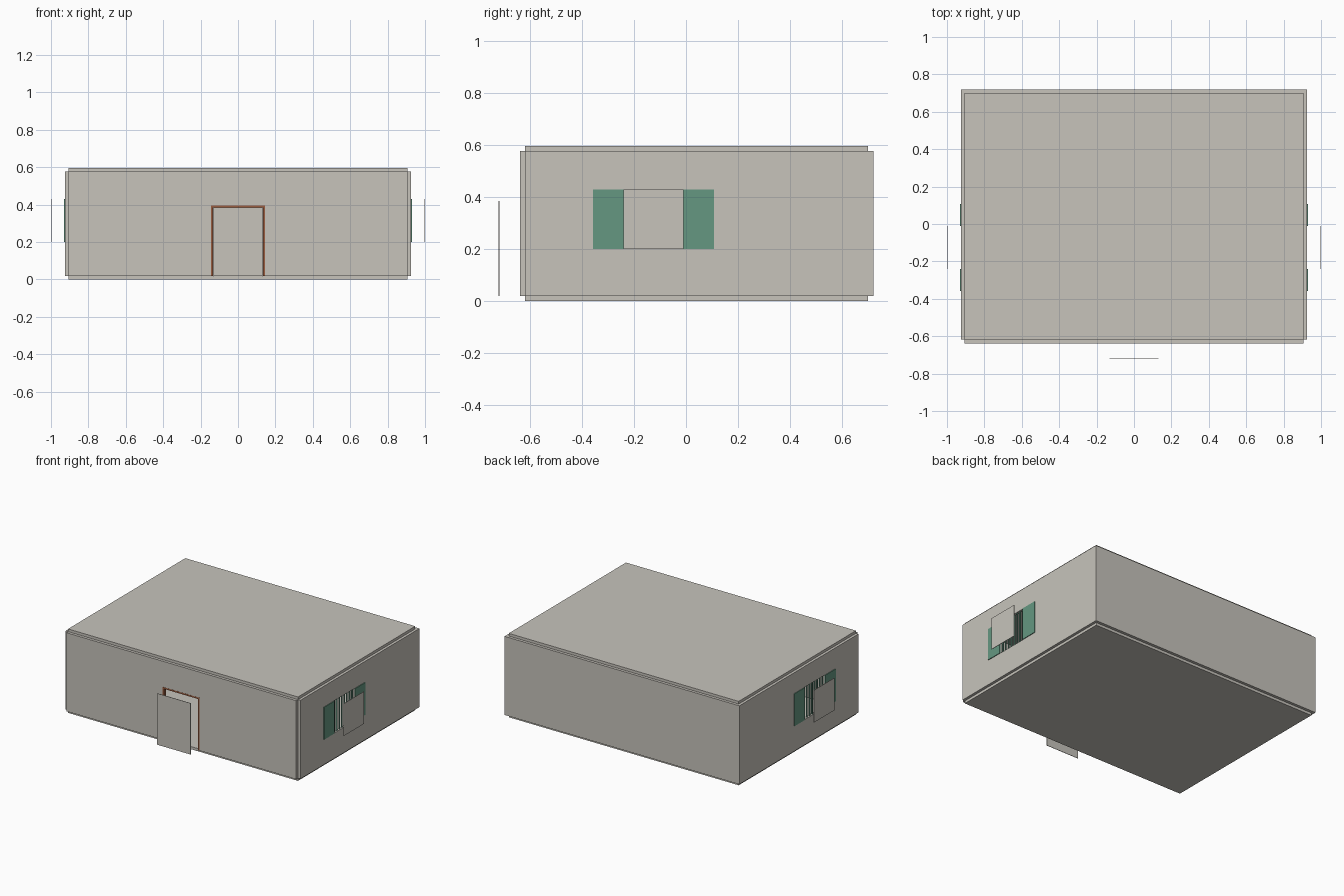
import bpy

cube = bpy.data.objects.get("Cube")
if cube:
    bpy.data.objects.remove(cube, do_unlink=True)


def material(name, rgb):
    m = bpy.data.materials.new(name)
    m.use_nodes = True
    m.diffuse_color = (*rgb, 1)
    m.node_tree.nodes["Principled BSDF"].inputs["Base Color"].default_value = (*rgb, 1)
    return m


PLASTER = material("warm_grey_plaster", (0.57, 0.55, 0.50))
GREEN = material("shutter_green", (0.13, 0.31, 0.22))
BROWN = material("frame_brown", (0.33, 0.11, 0.05))


def box(name, x, y, z, mat):
    """Box given by its (low, high) range on each axis."""
    spans = (x, y, z)
    bpy.ops.mesh.primitive_cube_add(size=1, location=[(a + b) / 2 for a, b in spans])
    ob = bpy.context.object
    ob.name = name
    ob.scale = [b - a for a, b in spans]
    bpy.ops.object.transform_apply(location=False, rotation=False, scale=True)
    ob.data.materials.append(mat)
    return ob


def cut(wall, x, y, z):
    """Cut a box-shaped opening through a wall."""
    cutter = box(wall.name + "_cutter", x, y, z, PLASTER)
    cutter.hide_render = True
    mod = wall.modifiers.new("opening", "BOOLEAN")
    mod.operation = "DIFFERENCE"
    mod.solver = "EXACT"
    mod.object = cutter
    bpy.context.view_layer.objects.active = wall
    bpy.ops.object.modifier_apply(modifier=mod.name)
    bpy.data.objects.remove(cutter, do_unlink=True)


IN_X, OUT_X = 0.905, 0.924
FRONT, FRONT_IN, BACK_IN, BACK = -0.638, -0.618, 0.70, 0.72
LOW, HIGH = 0.019, 0.578

# Floor and ceiling slabs, inset from the walls
box("floor", (-IN_X, IN_X), (FRONT_IN, BACK_IN), (0, LOW), PLASTER)
box("roof", (-IN_X, IN_X), (FRONT_IN, BACK_IN), (HIGH, 0.597), PLASTER)

# Back wall, and front wall with its doorway
box("back_wall", (-OUT_X, OUT_X), (BACK_IN, BACK), (LOW, HIGH), PLASTER)
front = box("front_wall", (-IN_X, IN_X), (FRONT, FRONT_IN), (LOW, HIGH), PLASTER)
DOOR_X, DOOR_TOP, TRIM = 0.145, 0.395, 0.011
cut(front, (-DOOR_X, DOOR_X), (FRONT - 0.1, FRONT_IN + 0.1), (LOW - 0.1, DOOR_TOP))

# Door frame and the separate door panel standing in front
frame_y = (FRONT - 0.001, FRONT_IN)
for side, s in (("left", 1), ("right", -1)):
    x = sorted((s * DOOR_X, s * (DOOR_X - TRIM)))
    box(side + "_door_post", x, frame_y, (LOW, DOOR_TOP), BROWN)
box("door_lintel", (TRIM - DOOR_X, DOOR_X - TRIM), frame_y,
    (DOOR_TOP - TRIM, DOOR_TOP), BROWN)
box("door_panel", (-0.132, 0.132), (-0.72, -0.717), (LOW, 0.384), PLASTER)

# Side walls, each with a barred window, shutters and a separate pane
WIN_Y, WIN_Z = (-0.24, -0.01), (0.2, 0.43)
BARS = 8
for side, s in (("left", 1), ("right", -1)):
    def across(a, b):
        return sorted((s * a, s * b))

    wall = box(side + "_wall", across(IN_X, OUT_X), (FRONT_IN, BACK_IN), (LOW, HIGH), PLASTER)
    cut(wall, across(IN_X - 0.1, OUT_X + 0.1), WIN_Y, WIN_Z)
    for part, y in (("front", (-0.357, WIN_Y[0])), ("back", (WIN_Y[1], 0.107))):
        box(f"{side}_{part}_shutter", across(OUT_X, OUT_X + 0.005), y, WIN_Z, GREEN)
    pitch = (WIN_Y[1] - WIN_Y[0]) / BARS
    for i in range(BARS):
        y = WIN_Y[0] + (i + 0.5) * pitch
        box(f"{side}_window_bar_{i + 1}", across(IN_X + 0.005, IN_X + 0.013),
            (y - 0.004, y + 0.004), WIN_Z, GREEN)
    box(side + "_window_pane", across(0.997, 1.0), WIN_Y, WIN_Z, PLASTER)
